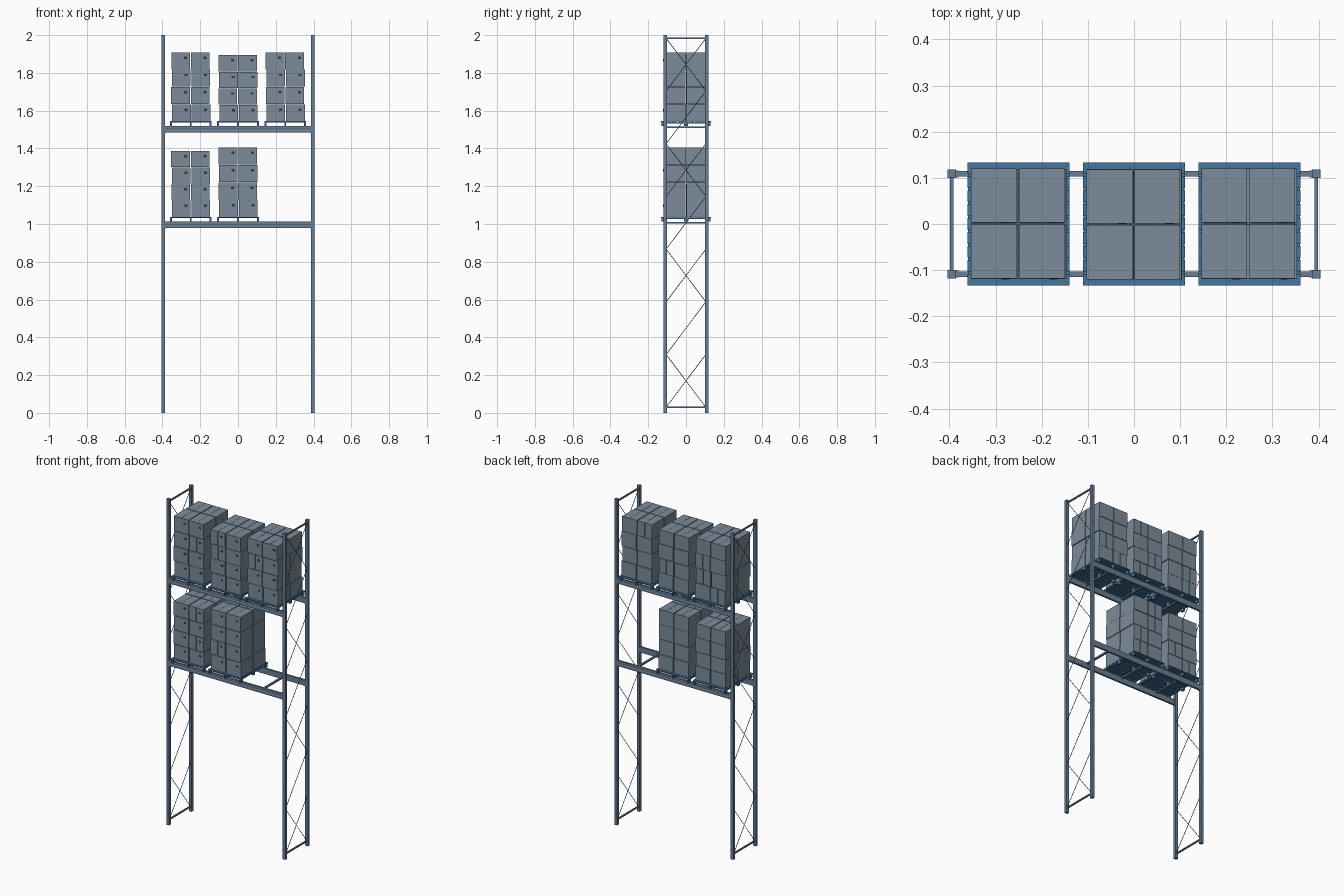
import bpy, bmesh, math, random
from mathutils import Matrix, Vector

if "Cube" in bpy.data.objects:
    bpy.data.objects.remove(bpy.data.objects["Cube"])

random.seed(4)


def material(name, rgb):
    m = bpy.data.materials.new(name)
    m.diffuse_color = (*rgb, 1)
    m.use_nodes = True
    m.node_tree.nodes["Principled BSDF"].inputs["Base Color"].default_value = m.diffuse_color
    return m


STEEL = material("steel", (0.14, 0.21, 0.30))
BLUE = material("pallet_blue", (0.06, 0.18, 0.34))
CARD = material("carton_grey", (0.20, 0.26, 0.32))
DARK = material("dark", (0.03, 0.04, 0.05))


def block(bm, x0, x1, y0, y1, z0, z1, mat=0):
    m = Matrix.Translation(((x0 + x1) / 2, (y0 + y1) / 2, (z0 + z1) / 2)) \
        @ Matrix.Diagonal((x1 - x0, y1 - y0, z1 - z0, 1))
    verts = bmesh.ops.create_cube(bm, size=1, matrix=m)["verts"]
    for f in {f for v in verts for f in v.link_faces}:
        f.material_index = mat


def rod(bm, a, b, r):
    a, b = Vector(a), Vector(b)
    d = b - a
    m = Matrix.Translation((a + b) / 2) @ d.to_track_quat('Z', 'Y').to_matrix().to_4x4()
    bmesh.ops.create_cone(bm, cap_ends=True, segments=6, radius1=r, radius2=r,
                          depth=d.length, matrix=m)


def prism(bm, pts, direction):
    face = bm.faces.new([bm.verts.new(p) for p in pts])
    ext = bmesh.ops.extrude_face_region(bm, geom=[face])["geom"]
    bmesh.ops.translate(bm, vec=direction,
                        verts=[v for v in ext if isinstance(v, bmesh.types.BMVert)])


def finish(name, bm, *mats):
    bmesh.ops.recalc_face_normals(bm, faces=bm.faces)
    me = bpy.data.meshes.new(name)
    bm.to_mesh(me)
    bm.free()
    for m in mats:
        me.materials.append(m)
    ob = bpy.data.objects.new(name, me)
    bpy.context.collection.objects.link(ob)
    return ob


# Upright posts: solid core with a shallow slotted outer web
def post(name, cx, sy):
    bm = bmesh.new()

    def part(x0, x1, a, b, z0, z1):
        block(bm, x0, x1, min(sy * a, sy * b), max(sy * a, sy * b), z0, z1)

    part(cx - 0.009, cx + 0.009, 0.100, 0.1172, 0, 2)
    for s in (-1, 1):
        xs = sorted((cx + s * 0.009, cx + s * 0.0025))
        part(*xs, 0.1172, 0.118, 0, 2)
    for i in range(51):
        z = i * 0.0392
        part(cx - 0.0025, cx + 0.0025, 0.1172, 0.118, z, z + 0.024 if i < 50 else 2)
    finish(name, bm, STEEL)


# Side frame bracing: single diagonals alternate with crosses
def bracing(name, cx):
    bm = bmesh.new()
    for z in (0.03, 1.983):
        block(bm, cx - 0.004, cx + 0.004, -0.105, 0.105, z - 0.004, z + 0.004)
    step = (1.983 - 0.03) / 7
    for i in range(7):
        z0, z1 = 0.03 + i * step, 0.03 + (i + 1) * step
        rod(bm, (cx + 0.002, -0.105, z0), (cx + 0.002, 0.105, z1), 0.0017)
        if i % 2 == 0:
            rod(bm, (cx - 0.002, 0.105, z0), (cx - 0.002, -0.105, z1), 0.0017)
    finish(name, bm, STEEL)


for side, cx in (("left", -0.395), ("right", 0.395)):
    for end, sy in (("front", -1), ("back", 1)):
        post(f"{side}_{end}_post", cx, sy)
    bracing(f"{side}_frame_bracing", cx)


# Grooved load beam with end connectors
def beam(name, sy, top):
    bm = bmesh.new()
    prof = [(0.103, 0), (0.115, 0), (0.115, -0.012), (0.1138, -0.014), (0.1138, -0.020),
            (0.115, -0.022), (0.115, -0.034), (0.103, -0.034)]
    prism(bm, [(-0.386, sy * y, top + z) for y, z in prof], (0.772, 0, 0))
    for s in (-1, 1):
        xs = sorted((s * 0.386, s * 0.381))
        block(bm, *xs, *sorted((sy * 0.101, sy * 0.1165)), top - 0.036, top + 0.001)
    finish(name, bm, STEEL)


# Pallet: slatted deck, three runners and nine feet
def pallet(name, cx, z):
    bm = bmesh.new()
    n, gap = 9, 0.005
    pitch = (0.267 + gap) / n
    for i in range(n):
        y = -0.1335 + i * pitch
        block(bm, cx - 0.1105, cx + 0.1105, y, y + pitch - gap, z + 0.020, z + 0.026)
    for dx in (-0.105, 0, 0.105):
        block(bm, cx + dx - 0.005, cx + dx + 0.005, -0.131, 0.131, z + 0.015, z + 0.0205)
        for y in (-0.121, 0, 0.121):
            block(bm, cx + dx - 0.005, cx + dx + 0.005, y - 0.010, y + 0.010, z, z + 0.0155)
    finish(name, bm, BLUE)


# Carton: two flap halves with a centre seam and a hand hole on the front
def carton(name, cx, cy, z, h):
    bm = bmesh.new()
    w, d, s, t = 0.0495, 0.0585, 0.0005, 0.0006
    z1 = z + h - 0.002
    block(bm, cx - w, cx - s, cy - d, cy + d, z, z1)
    block(bm, cx + s, cx + w, cy - d, cy + d, z, z1)
    block(bm, cx - 0.002, cx + 0.002, cy - d + 0.001, cy + d - 0.001, z + 0.001, z1 - 0.001)
    block(bm, cx + 0.017, cx + 0.033, cy - d - t, cy - d + t, z + h * 0.6, z + h * 0.6 + 0.012, 1)
    finish(name, bm, CARD, DARK)


def stack(level, cx, z, height):
    h = height / 4
    for k in range(4):
        # each layer sits slightly off from the one below
        dx = (-1) ** k * random.uniform(0.0005, 0.0025)
        dy = random.uniform(-0.0012, 0.0012)
        for i in (-1, 1):
            for j in (-1, 1):
                carton(f"{level}_carton", cx + i * 0.0518 + dx, j * 0.0605 + dy, z + k * h, h)


levels = {
    "lower": (1.012, [(-0.25, 0.35), (0, 0.37)]),
    "upper": (1.518, [(-0.25, 0.367), (0, 0.352), (0.25, 0.367)]),
}
for level, (top, loads) in levels.items():
    beam(f"{level}_front_beam", -1, top)
    beam(f"{level}_back_beam", 1, top)
    # Cross supports between the beams
    bm = bmesh.new()
    for x in (-0.25, 0, 0.25):
        block(bm, x - 0.006, x + 0.006, -0.104, 0.104, top - 0.010, top - 0.001)
    finish(f"{level}_cross_supports", bm, STEEL)
    for cx, height in loads:
        pallet(f"{level}_pallet", cx, top)
        stack(level, cx, top + 0.026, height)
